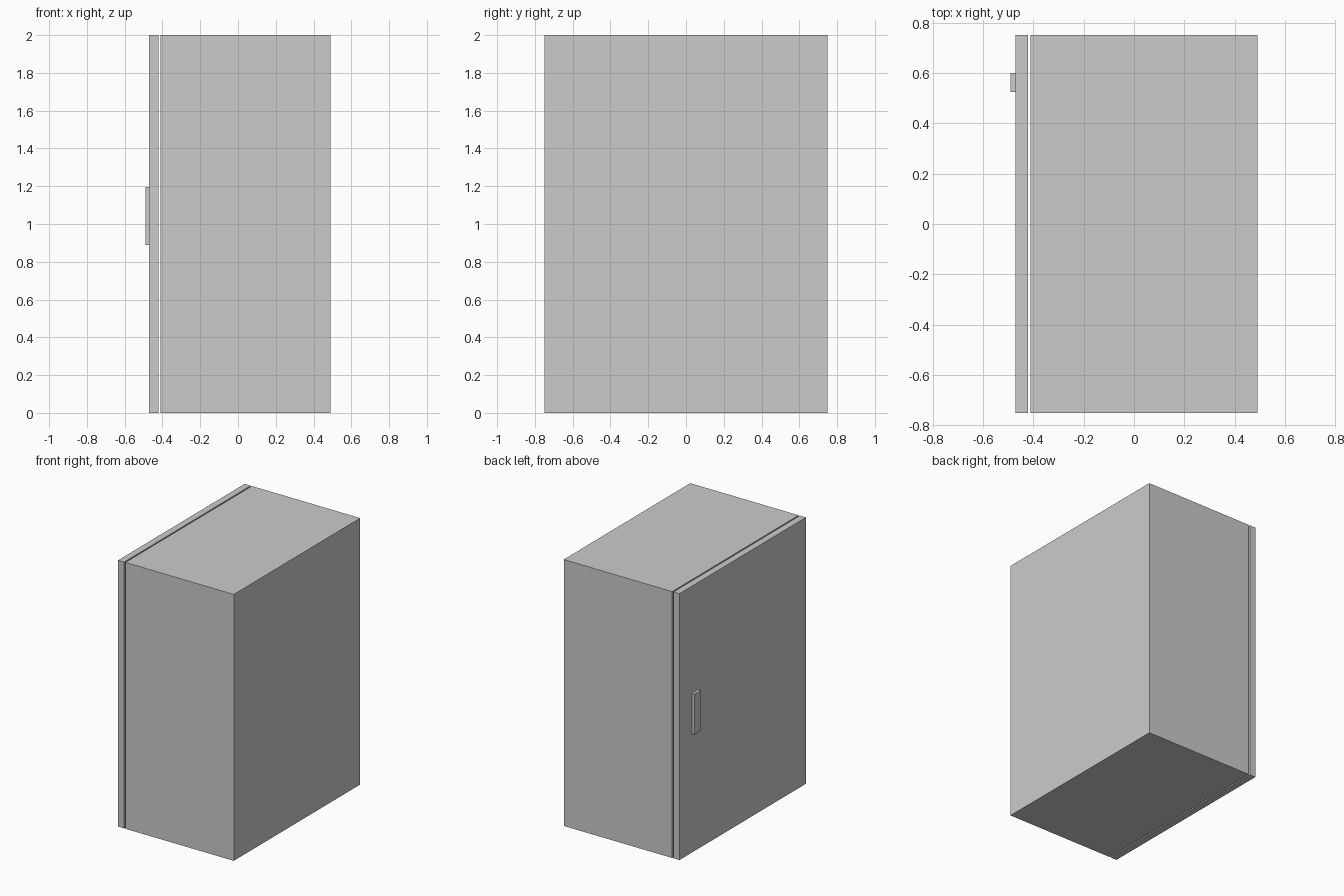
import bpy

if "Cube" in bpy.data.objects:
    bpy.data.objects.remove(bpy.data.objects["Cube"])


def box(name, x, y, z):
    """Box spanning the given (min, max) ranges."""
    bpy.ops.mesh.primitive_cube_add(
        size=1, location=[(a + b) / 2 for a, b in (x, y, z)])
    ob = bpy.context.object
    ob.name = name
    ob.scale = [b - a for a, b in (x, y, z)]
    bpy.ops.object.transform_apply(location=False, rotation=False, scale=True)
    return ob


# Main cabinet
box("cabinet_body", (-0.41, 0.49), (-0.75, 0.75), (0, 2))

# Door slab, standing off the cabinet by a thin open gap
box("door", (-0.47, -0.42), (-0.75, 0.75), (0, 2))

# Flat upright handle on the door face
box("door_handle", (-0.49, -0.47), (0.525, 0.6), (0.89, 1.195))
